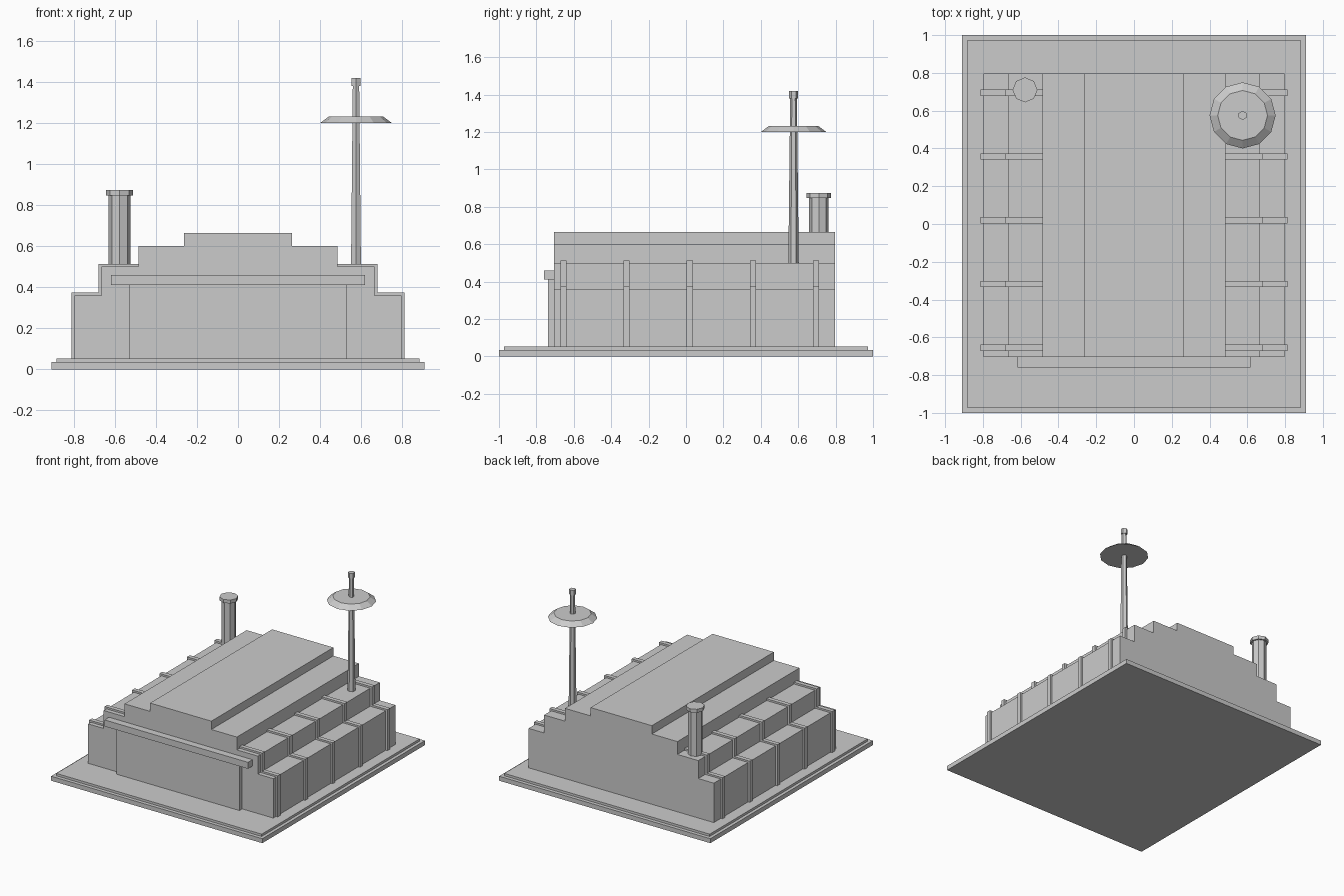
import bpy, bmesh
from math import pi

if "Cube" in bpy.data.objects:
    bpy.data.objects.remove(bpy.data.objects["Cube"])


def make(name, bm):
    bmesh.ops.recalc_face_normals(bm, faces=bm.faces)
    me = bpy.data.meshes.new(name)
    bm.to_mesh(me)
    bm.free()
    ob = bpy.data.objects.new(name, me)
    bpy.context.collection.objects.link(ob)
    return ob


def extrude_profile(name, pts, y0, y1):
    """Extrude an (x, z) outline along y."""
    bm = bmesh.new()
    f = bm.faces.new([bm.verts.new((x, y0, z)) for x, z in pts])
    ext = bmesh.ops.extrude_face_region(bm, geom=[f])
    vs = [g for g in ext["geom"] if isinstance(g, bmesh.types.BMVert)]
    bmesh.ops.translate(bm, verts=vs, vec=(0, y1 - y0, 0))
    return make(name, bm)


def box(name, hx, y0, y1, z0, z1):
    return extrude_profile(name, [(-hx, z0), (hx, z0), (hx, z1), (-hx, z1)], y0, y1)


def lathe(name, x, y, sides, rings):
    """Stack (radius, z) rings into a closed faceted solid."""
    bm = bmesh.new()
    loops = []
    for r, z in rings:
        c = bmesh.ops.create_circle(bm, segments=sides, radius=r)["verts"]
        bmesh.ops.translate(bm, verts=c, vec=(x, y, z))
        loops.append(c)
    for a, b in zip(loops, loops[1:]):
        for i in range(sides):
            j = (i + 1) % sides
            bm.faces.new((a[i], a[j], b[j], b[i]))
    bm.faces.new(loops[0])
    bm.faces.new(loops[-1])
    return make(name, bm)


# Stepped foundation
box("foundation", 0.91, -1.0, 1.0, 0, 0.035)
box("foundation_step", 0.885, -0.972, 0.972, 0.035, 0.053)

# Stepped hall
half = [(0.798, 0.053), (0.798, 0.36), (0.664, 0.36), (0.664, 0.5),
        (0.484, 0.5), (0.484, 0.6), (0.264, 0.6), (0.264, 0.665)]
extrude_profile("hall", half + [(-x, z) for x, z in reversed(half)], -0.705, 0.797)

# Ribs over both stepped sides
rib = [(0.48, 0.053), (0.812, 0.053), (0.812, 0.373), (0.679, 0.373),
       (0.679, 0.514), (0.484, 0.514)]
for i in range(5):
    y = -0.655 + i * 0.3375
    for side, s in (("right", 1), ("left", -1)):
        extrude_profile(f"rib_{side}_{i + 1}", [(s * x, z) for x, z in rib],
                        y - 0.0165, y + 0.0165)

# Front door and lintel
box("door", 0.53, -0.739, -0.70, 0.053, 0.412)
box("lintel", 0.618, -0.76, -0.70, 0.41, 0.46)

# Chimney
lathe("chimney", -0.577, 0.71, 8, [(0.053, 0.49), (0.053, 0.846)])
lathe("chimney_cap", -0.577, 0.71, 8, [(0.066, 0.846), (0.066, 0.873)])

# Antenna mast with dish and tip
lathe("mast", 0.575, 0.575, 6, [(0.028, 0.49), (0.018, 1.385)])
lathe("mast_tip", 0.575, 0.575, 6, [(0.024, 1.38), (0.024, 1.42)])
lathe("dish", 0.575, 0.575, 12, [(0.175, 1.2), (0.132, 1.232)])
